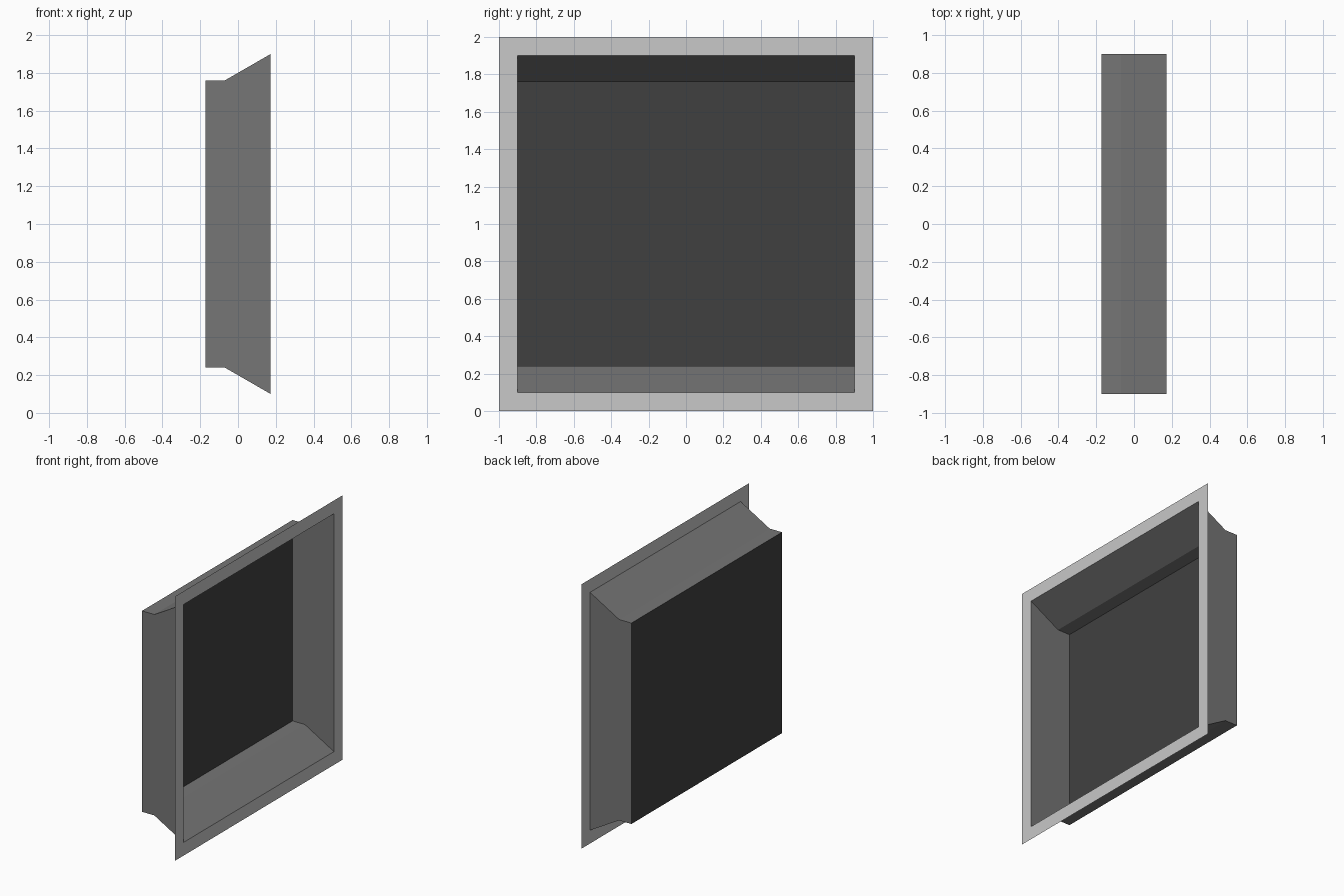
import bpy
import bmesh

cube = bpy.data.objects.get("Cube")
if cube:
    bpy.data.objects.remove(cube, do_unlink=True)


def material(name, value):
    m = bpy.data.materials.new(name)
    m.use_nodes = True
    colour = (value, value, value, 1)
    m.diffuse_color = colour
    m.node_tree.nodes["Principled BSDF"].inputs["Base Color"].default_value = colour
    return m


light_grey = material("light grey trim", 0.58)
mid_grey = material("mid grey casing", 0.18)
dark_grey = material("dark grey panel", 0.051)

FRONT, BEND, BACK = 0.173, -0.07, -0.173   # depths along x
MID = 1.0                                  # centre height
OUTER, INNER, NECK = 1.0, 0.9, 0.76        # half sizes


def ring(bm, x, half_y, half_z):
    """Rectangular loop of four vertices facing +x."""
    return [bm.verts.new((x, sy * half_y, MID + sz * half_z))
            for sy, sz in ((-1, -1), (1, -1), (1, 1), (-1, 1))]


def bridge(bm, a, b):
    """Join two rectangular loops with four quads."""
    for i in range(4):
        j = (i + 1) % 4
        bm.faces.new((a[i], a[j], b[j], b[i]))


def finish(bm, name, mat):
    mesh = bpy.data.meshes.new(name)
    bm.to_mesh(mesh)
    bm.free()
    mesh.materials.append(mat)
    obj = bpy.data.objects.new(name, mesh)
    bpy.context.collection.objects.link(obj)


# Flat trim around the opening
bm = bmesh.new()
bridge(bm, ring(bm, FRONT, OUTER, OUTER), ring(bm, FRONT, INNER, INNER))
finish(bm, "front_trim", light_grey)

# Open casing: straight sides, top and bottom flaring towards the opening
bm = bmesh.new()
loops = [ring(bm, x, INNER, half_z)
         for x, half_z in ((BACK, NECK), (BEND, NECK), (FRONT, INNER))]
for a, b in zip(loops, loops[1:]):
    bridge(bm, a, b)
finish(bm, "casing_walls", mid_grey)

# Closing panel at the rear
bm = bmesh.new()
bm.faces.new(ring(bm, BACK, INNER, NECK))
finish(bm, "back_panel", dark_grey)
